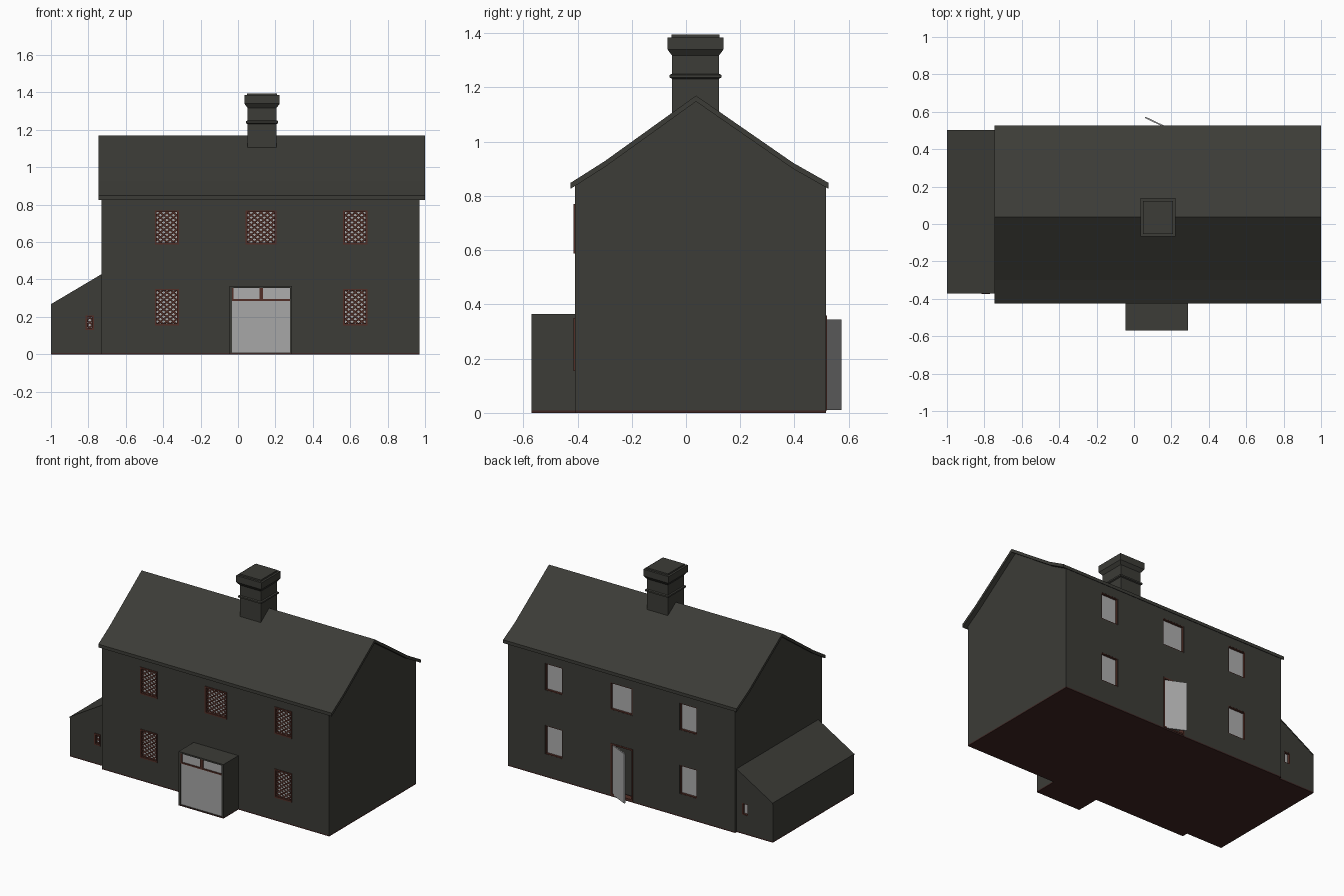
import bpy, bmesh
from math import atan2
from mathutils import Vector

cube = bpy.data.objects.get("Cube")
if cube:
    bpy.data.objects.remove(cube, do_unlink=True)


def material(name, rgb):
    m = bpy.data.materials.new(name)
    m.use_nodes = True
    m.diffuse_color = (*rgb, 1)
    bsdf = m.node_tree.nodes["Principled BSDF"]
    bsdf.inputs["Base Color"].default_value = (*rgb, 1)
    bsdf.inputs["Roughness"].default_value = 0.9
    return m


STONE = material("dark stone", (0.045, 0.045, 0.038))
WOOD = material("brown wood", (0.085, 0.028, 0.020))
FLOOR = material("dark red floor", (0.05, 0.019, 0.017))
GLASS = material("pale glass", (0.42, 0.42, 0.42))
DOOR = material("grey door", (0.39, 0.39, 0.39))


def finish(name, bm, mat):
    mesh = bpy.data.meshes.new(name)
    bmesh.ops.recalc_face_normals(bm, faces=bm.faces[:])
    bm.to_mesh(mesh)
    bm.free()
    ob = bpy.data.objects.new(name, mesh)
    bpy.context.scene.collection.objects.link(ob)
    if mat:
        mesh.materials.append(mat)
    return ob


def add_box(bm, x, y, z):
    made = bmesh.ops.create_cube(bm, size=1)["verts"]
    for v in made:
        v.co = Vector([r[0] + (c + 0.5) * (r[1] - r[0])
                       for c, r in zip(v.co, (x, y, z))])


def boxes(name, specs, mat):
    bm = bmesh.new()
    for s in specs:
        add_box(bm, *s)
    return finish(name, bm, mat)


def prism(name, points, axis, a, b, mat):
    """Extrude a profile along x (points are y, z) or y (points are x, z)."""
    bm = bmesh.new()
    place = (lambda p: (a, p[0], p[1])) if axis == "x" else (lambda p: (p[0], a, p[1]))
    face = bm.faces.new([bm.verts.new(place(p)) for p in points])
    ext = bmesh.ops.extrude_face_region(bm, geom=[face])["geom"]
    shift = Vector((b - a, 0, 0) if axis == "x" else (0, b - a, 0))
    bmesh.ops.translate(bm, vec=shift, verts=[v for v in ext if isinstance(v, bmesh.types.BMVert)])
    return finish(name, bm, mat)


def cut(target, specs):
    cutter = boxes("cutter", specs, None)
    cutter.hide_render = True
    mod = target.modifiers.new("openings", "BOOLEAN")
    mod.operation, mod.solver, mod.object = "DIFFERENCE", "EXACT", cutter
    bpy.context.view_layer.objects.active = target
    bpy.ops.object.modifier_apply(modifier=mod.name)
    bpy.data.objects.remove(cutter, do_unlink=True)


def span(face, side, near, far):
    """Depth range measured inward from a wall face (negative is outward)."""
    return tuple(sorted((face - side * near, face - side * far)))


def frame_specs(x, z, y, w):
    return [((x[0], x[0] + w), y, z), ((x[1] - w, x[1]), y, z),
            ((x[0] + w, x[1] - w), y, (z[0], z[0] + w)),
            ((x[0] + w, x[1] - w), y, (z[1] - w, z[1]))]


def lattice(name, x, z, y):
    """Diagonal glazing bars trimmed to the window opening."""
    bm = bmesh.new()
    cx, cz = (x[0] + x[1]) / 2, (z[0] + z[1]) / 2
    for s in (1, -1):
        along = Vector((0.8, 0, 0.6 * s))
        across = Vector((-0.6 * s, 0, 0.8)) * 0.0045
        for i in range(-9, 10):
            mid = Vector((cx, y + 0.0005 * s, cz + i * 0.026))
            bm.faces.new([bm.verts.new(mid + along * l + across * w)
                          for l, w in ((-0.3, -1), (0.3, -1), (0.3, 1), (-0.3, 1))])
    for co, no in (((x[0], 0, 0), (-1, 0, 0)), ((x[1], 0, 0), (1, 0, 0)),
                   ((0, 0, z[0]), (0, 0, -1)), ((0, 0, z[1]), (0, 0, 1))):
        bmesh.ops.bisect_plane(bm, geom=bm.verts[:] + bm.edges[:] + bm.faces[:],
                               plane_co=co, plane_no=no, clear_outer=True)
    finish(name, bm, WOOD)


def window(name, x, z, face, side):
    front = side < 0
    boxes(name + "_pane", [(x, span(face, side, 0.016, 0.02), z)], GLASS)
    y = span(face, side, -0.004 if front else 0.001, 0.018)
    boxes(name + "_frame", frame_specs(x, z, y, 0.01 if front else 0.005), WOOD)
    if front:
        lattice(name + "_lattice", x, z, face + 0.006)


# Main walls with gables
FRONT, BACK = -0.41, 0.517
walls = prism("main_walls", [(FRONT, 0.008), (BACK, 0.008), (BACK, 0.84), (0.39, 0.91),
                             (0.037, 1.155), (FRONT, 0.85)], "x", -0.73, 0.97, STONE)
leanto = prism("side_extension", [(-1, 0.008), (-0.73, 0.008), (-0.73, 0.42), (-1, 0.26)],
               "y", -0.37, 0.5, STONE)
porch = boxes("porch", [((-0.045, 0.29), (-0.57, FRONT), (0.008, 0.365))], STONE)

# Floor slab under every part
boxes("floor_slab", [((-0.73, 0.97), (FRONT, BACK), (0, 0.008)),
                     ((-1, -0.73), (-0.37, 0.5), (0, 0.008)),
                     ((-0.045, 0.29), (-0.57, FRONT), (0, 0.008))], FLOOR)

# Windows on both long walls
columns = {"right": (-0.445, -0.315), "middle": (0.04, 0.205), "left": (0.562, 0.692)}
openings = []
for wall_name, face, side in (("front", FRONT, -1), ("back", BACK, 1)):
    for col, x in columns.items():
        for level, z in (("upper", (0.587, 0.77)), ("lower", (0.155, 0.35))):
            if col == "middle" and level == "lower":
                continue
            window(f"{wall_name}_{level}_{col}_window", x, z, face, side)
            openings.append((x, span(face, side, -0.05, 0.02), z))

# Back doorway with its door ajar
door_x, door_z = (0.035, 0.2), (0.009, 0.36)
openings.append((door_x, (BACK - 0.06, BACK + 0.05), door_z))
cut(walls, openings)
boxes("back_door_frame", frame_specs(door_x, door_z, (BACK - 0.04, BACK + 0.003), 0.01), WOOD)
door = boxes("back_door", [((0, 0.145), (-0.004, 0.004), (0.01, 0.345))], DOOR)
door.location = (0.19, 0.508, 0)
door.rotation_euler.z = atan2(0.062, -0.13)

# Small windows at both ends of the extension
small_x, small_z = (-0.815, -0.77), (0.13, 0.208)
ends = []
for wall_name, face, side in (("front", -0.37, -1), ("back", 0.5, 1)):
    window(f"extension_{wall_name}_window", small_x, small_z, face, side)
    ends.append((small_x, span(face, side, -0.05, 0.02), small_z))
cut(leanto, ends)
prism("extension_roof", [(-1, 0.26), (-0.73, 0.42), (-0.73, 0.428), (-1, 0.268)],
      "y", -0.372, 0.502, STONE)

# Porch door with two panes above it
entry_x = (-0.032, 0.277)
cut(porch, [(entry_x, (-0.6, -0.555), (0.009, 0.355))])
boxes("front_door", [(entry_x, (-0.565, -0.556), (0.009, 0.288))], DOOR)
boxes("door_top_panes", [(entry_x, (-0.56, -0.556), (0.294, 0.355))], GLASS)
boxes("door_top_bars", [(entry_x, (-0.567, -0.556), (0.286, 0.295)),
                        ((0.114, 0.134), (-0.567, -0.556), (0.295, 0.355)),
                        ((-0.032, -0.024), (-0.567, -0.556), (0.295, 0.355))], WOOD)

# Roof with a slight flare at the eaves
outline = [(-0.426, 0.848), (-0.3, 0.928), (0.037, 1.17), (0.395, 0.922), (0.526, 0.848)]
under = [(y, z - 0.022) for y, z in reversed(outline)]
prism("main_roof", outline + under, "x", -0.747, 1.0, STONE)

# Chimney built from stacked square rings: height and outward step
bm = bmesh.new()
rings = []
for z, d in ((1.0, 0), (1.232, 0), (1.236, 0.008), (1.246, 0.008), (1.25, 0), (1.318, 0),
             (1.34, 0.016), (1.385, 0.016), (1.385, 0.002), (1.395, 0.002)):
    x0, x1, y0, y1 = 0.05 - d, 0.207 + d, -0.052 - d, 0.122 + d
    rings.append([bm.verts.new((x, y, z)) for x, y in ((x0, y0), (x1, y0), (x1, y1), (x0, y1))])
for low, high in zip(rings, rings[1:]):
    for i in range(4):
        j = (i + 1) % 4
        bm.faces.new((low[i], low[j], high[j], high[i]))
bm.faces.new(rings[0])
bm.faces.new(rings[-1])
finish("chimney", bm, STONE)
